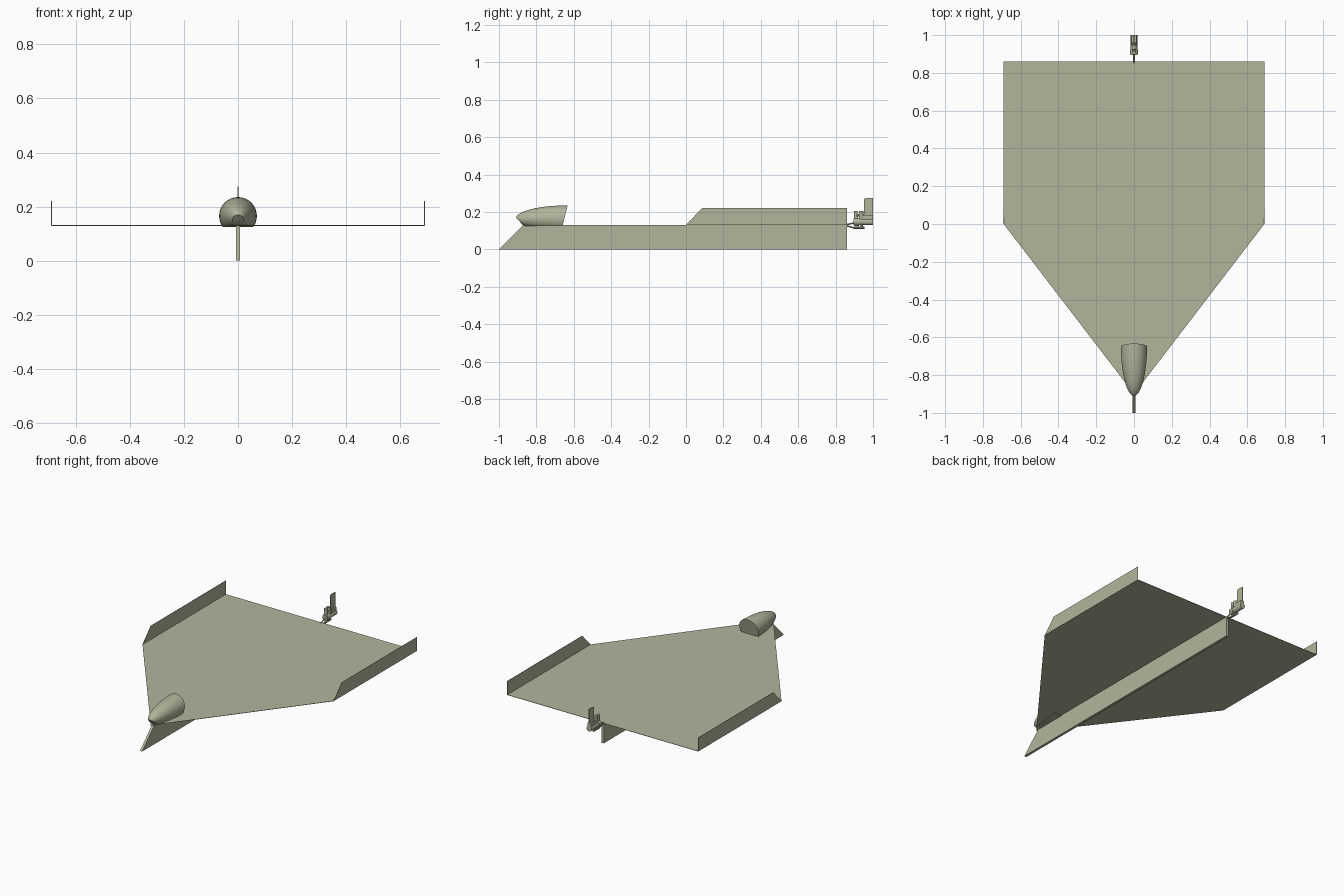
import bpy, bmesh
from math import pi
from mathutils import Matrix, Vector

cube = bpy.data.objects.get("Cube")
if cube:
    bpy.data.objects.remove(cube, do_unlink=True)

KHAKI = (0.45, 0.46, 0.33, 1)
mat = bpy.data.materials.new("khaki")
mat.use_nodes = True
mat.diffuse_color = KHAKI
mat.node_tree.nodes["Principled BSDF"].inputs["Base Color"].default_value = KHAKI


def finish(name, bm, smooth=False):
    bmesh.ops.recalc_face_normals(bm, faces=bm.faces)
    mesh = bpy.data.meshes.new(name)
    bm.to_mesh(mesh)
    bm.free()
    mesh.materials.append(mat)
    obj = bpy.data.objects.new(name, mesh)
    bpy.context.collection.objects.link(obj)
    if smooth:
        bpy.ops.object.select_all(action='DESELECT')
        obj.select_set(True)
        bpy.context.view_layer.objects.active = obj
        bpy.ops.object.shade_smooth_by_angle(angle=0.6)
    return obj


def slab(name, points, offset):
    """Extrude an outline, given as 3D points, centred on its plane."""
    bm = bmesh.new()
    off = Vector(offset)
    face = bm.faces.new([bm.verts.new(Vector(p) - off / 2) for p in points])
    ext = bmesh.ops.extrude_face_region(bm, geom=[face])
    bmesh.ops.translate(bm, vec=off, verts=[v for v in ext["geom"] if isinstance(v, bmesh.types.BMVert)])
    return finish(name, bm)


def side_plate(name, x, profile, thick):
    return slab(name, [(x, y, z) for y, z in profile], (thick, 0, 0))


def rod(name, start, end, radius, sides=16):
    a, b = Vector(start), Vector(end)
    bm = bmesh.new()
    turn = (b - a).to_track_quat('Z', 'Y').to_matrix().to_4x4()
    bmesh.ops.create_cone(bm, cap_ends=True, segments=sides, radius1=radius, radius2=radius,
                          depth=(b - a).length, matrix=Matrix.Translation((a + b) / 2) @ turn)
    return finish(name, bm, True)


# Flat delta wing
DECK, TAIL, HALF = 0.13, 0.86, 0.69
half = [(HALF, 0), (HALF, TAIL)]
outline = [(0, -0.9)] + half + [(-x, y) for x, y in reversed(half)]
slab("wing", [(x, y, DECK) for x, y in outline], (0, 0, 0.002))

# Upright tip fins
for side, x in (("left", HALF), ("right", -HALF)):
    side_plate(side + "_fin", x, [(0, DECK), (0.085, 0.22), (TAIL, 0.22), (TAIL, DECK)], 0.002)

# Keel with raked bow
side_plate("keel", 0, [(-1, 0), (-0.87, DECK), (TAIL, DECK), (TAIL, 0)], 0.016)

# Nose pod: an ellipsoid trimmed at the back, floor and chin
bm = bmesh.new()
bmesh.ops.create_uvsphere(bm, u_segments=40, v_segments=28, radius=1,
                          matrix=Matrix.Translation((0, -0.635, 0.165))
                          @ Matrix.Diagonal((0.07, 0.275, 0.07, 1)) @ Matrix.Rotation(pi / 2, 4, 'X'))
for point, normal in (((0, -0.66, 0.125), (0, 0.11, -0.027)),
                      ((0, -0.7, 0.125), (0, 0, -1)),
                      ((0, -0.905, 0.165), (0, -0.04, -0.037))):
    cut = bmesh.ops.bisect_plane(bm, geom=bm.verts[:] + bm.edges[:] + bm.faces[:],
                                 plane_co=point, plane_no=normal, clear_outer=True)
    edges = [e for e in cut["geom_cut"] if isinstance(e, bmesh.types.BMEdge)]
    bmesh.ops.holes_fill(bm, edges=edges)
finish("nose_pod", bm, True)

# Tail thruster with mount, posts and rudder
rod("thruster_body", (0, 0.895, 0.147), (0, 1, 0.147), 0.018)
rod("thruster_collar", (0, 0.9, 0.147), (0, 0.925, 0.147), 0.021)
rod("mount_upper", (0, 0.85, 0.13), (0, 0.9, 0.142), 0.004, 8)
rod("mount_lower", (0, 0.85, 0.128), (0, 0.9, 0.114), 0.004, 8)
rod("lower_bar", (0, 0.895, 0.116), (0, 0.955, 0.116), 0.007, 8)
rod("lower_post", (0, 0.94, 0.114), (0, 0.94, 0.14), 0.006, 8)
rod("front_post", (0, 0.907, 0.155), (0, 0.907, 0.205), 0.01)
rod("rear_post", (0, 0.936, 0.155), (0, 0.936, 0.205), 0.012)
rod("post_link", (0, 0.9, 0.183), (0, 0.96, 0.183), 0.007, 8)
side_plate("rudder_foot", 0, [(0.945, 0.16), (0.945, 0.182), (1, 0.182), (1, 0.16)], 0.024)
side_plate("rudder", 0, [(0.953, 0.175), (0.953, 0.27), (0.962, 0.275), (1, 0.275), (1, 0.175)], 0.005)
